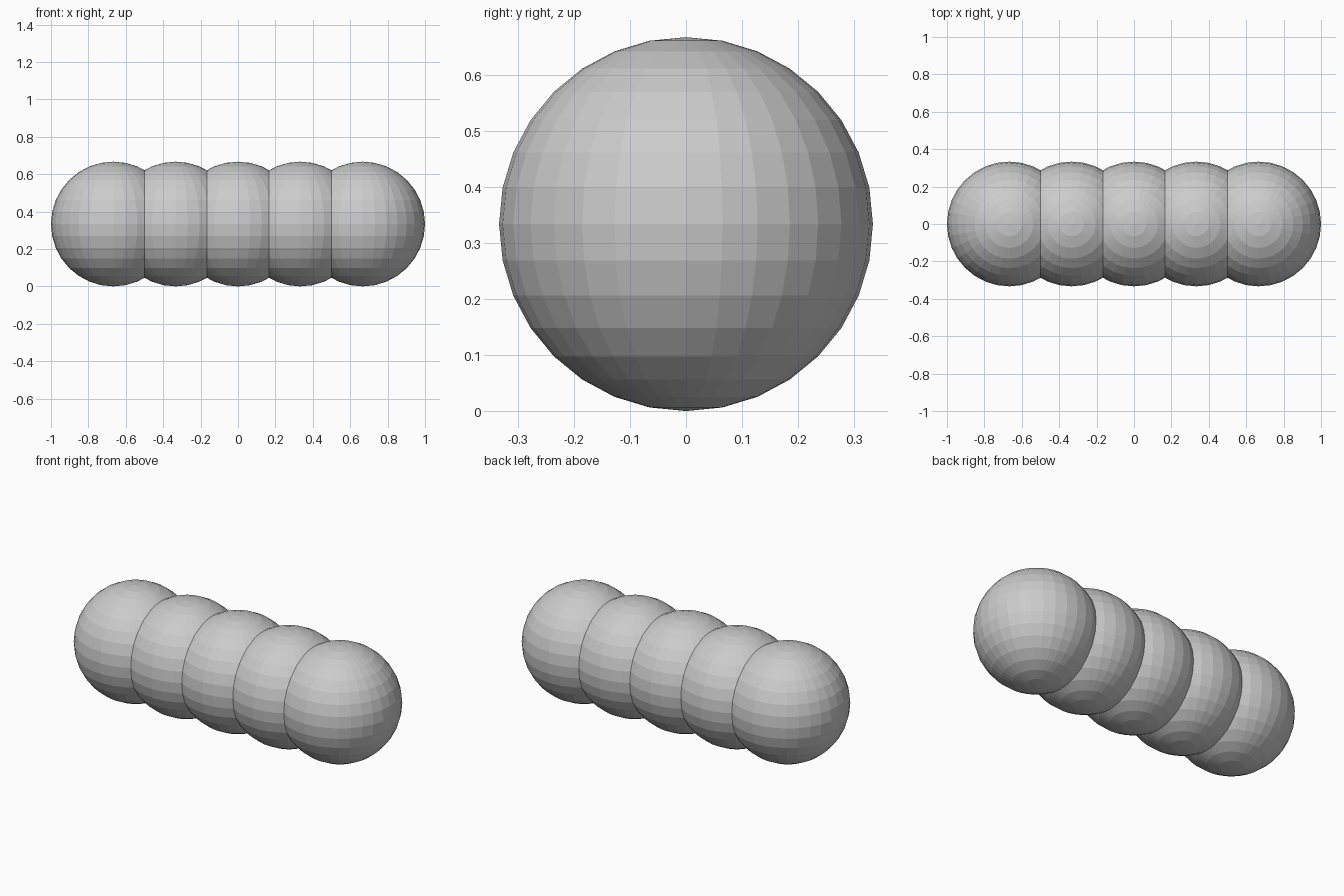
import bpy

if "Cube" in bpy.data.objects:
    bpy.data.objects.remove(bpy.data.objects["Cube"])

RADIUS = 1 / 3
COUNT = 5

# Row of overlapping flat-shaded balls, one radius apart
for i in range(COUNT):
    x = (i - (COUNT - 1) / 2) * RADIUS
    bpy.ops.mesh.primitive_uv_sphere_add(
        segments=32, ring_count=16, radius=RADIUS, location=(x, 0, RADIUS))
    bpy.context.object.name = f"body_ball_{i + 1}"
